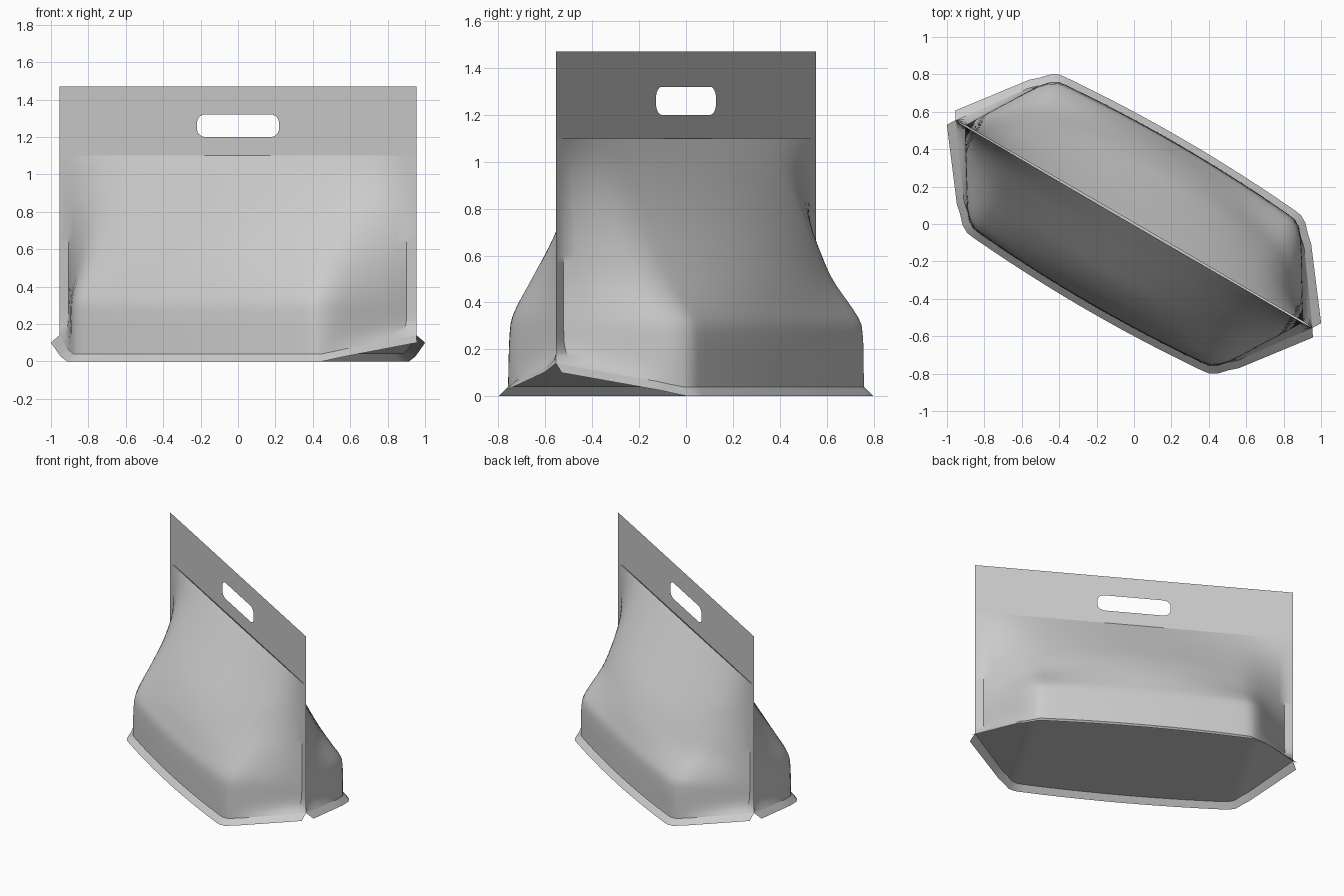
import bpy, bmesh, math
from mathutils import Matrix

if "Cube" in bpy.data.objects:
    bpy.data.objects.remove(bpy.data.objects["Cube"])

ANGLE = -math.atan2(0.555, 0.955)      # the bag stands turned about z
HALF, FIN, CORNER = 1.104, 1.045, 0.77  # half width, seam start, base corner

# height, bulge at the middle, bulge at the corner (front / back walls)
PROFILE = [(0.04, .488, .452, .452), (0.30, .482, .445, .445), (0.37, .46, .42, .40),
           (0.50, .41, .335, .29), (0.65, .33, .235, .21), (0.80, .225, .15, .14),
           (0.95, .115, .07, .07), (1.10, .006, .004, .004)]
U = [0, .12, .24, .36, .46, .55, .63, .69, .73, .77, .81, .85, .90, .95, 1.0, FIN, HALF]
U = [-u for u in reversed(U[1:])] + U


def hermite(z, col):
    """Smooth interpolation of one profile column."""
    p = [(r[0], r[col]) for r in PROFILE]
    z = min(max(z, p[0][0]), p[-1][0])
    i = max(k for k in range(len(p) - 1) if p[k][0] <= z)

    def slope(k):
        a, b = p[max(k - 1, 0)], p[min(k + 1, len(p) - 1)]
        return (b[1] - a[1]) / (b[0] - a[0])
    h = p[i + 1][0] - p[i][0]
    t = (z - p[i][0]) / h
    return ((2*t**3 - 3*t*t + 1) * p[i][1] + (t**3 - 2*t*t + t) * h * slope(i)
            + (3*t*t - 2*t**3) * p[i + 1][1] + (t**3 - t*t) * h * slope(i + 1))


def bulge(u, z, side):
    """Distance of the wall from the seam plane, corner rounded by averaging."""
    mid, cor = hermite(z, 1), hermite(z, 2 if side < 0 else 3)

    def raw(a):
        a = abs(a)
        if a < CORNER:
            return cor + (mid - cor) * (1 - (a / CORNER) ** 2)
        return max(.004, .004 + (cor - .004) * (FIN - a) / (FIN - CORNER))
    if abs(u) >= FIN:
        return .004 if abs(u) < HALF else 0
    r = min(.05 + .05 * z, FIN - abs(u))
    return sum(raw(u + r * k / 4) for k in range(-4, 5)) / 9


def base_z(u):
    return .04 + .10 * max(0, (abs(u) - CORNER) / (HALF - CORNER))


def base_v(u):
    """Base outline: runs straight from the corner to the seam tip."""
    v = bulge(u, .04, -1)
    a = abs(u)
    return max(v, .43 * (HALF - a) / (HALF - .79)) if a > .81 else v


def finish(bm, name, smooth=True):
    bmesh.ops.remove_doubles(bm, verts=bm.verts, dist=1e-5)
    bmesh.ops.transform(bm, matrix=Matrix.Rotation(ANGLE, 4, 'Z'), verts=bm.verts)
    me = bpy.data.meshes.new(name)
    bm.to_mesh(me)
    bm.free()
    ob = bpy.data.objects.new(name, me)
    bpy.context.collection.objects.link(ob)
    if smooth:
        bpy.ops.object.select_all(action='DESELECT')
        ob.select_set(True)
        bpy.context.view_layer.objects.active = ob
        bpy.ops.object.shade_smooth_by_angle(angle=math.radians(35))
    return ob


def grid(rows, name, flip=False):
    bm = bmesh.new()
    vs = [[bm.verts.new(p) for p in row] for row in rows]
    for a, b in zip(vs, vs[1:]):
        for i in range(len(a) - 1):
            f = (a[i], a[i + 1], b[i + 1], b[i])
            bm.faces.new(f[::-1] if flip else f)
    return finish(bm, name)


# walls, with the side seams as their flat outer columns
for side, name in ((-1, "front_wall"), (1, "back_wall")):
    rows = []
    for k in range(33):
        t = k / 32
        row = []
        for u in U:
            zb = base_z(u)
            z = .04 + 1.06 * t
            v = bulge(u, z, side)
            if z < .3:                       # lower rows follow the rising base edge
                f = (z - .04) / .26
                v += (base_v(u) - v) * (1 - f) ** 4
                z = zb + (.3 - zb) * f
            row.append((u, side * v, z))
        rows.append(row)
    grid(rows, name, flip=side > 0)

# base panel
grid([[(u, -base_v(u) * k, base_z(u)) for u in U] for k in (-1, -.5, 0, .5, 1)], "base_panel")

# sealed flange around the base
for side, name in ((-1, "front_flange"), (1, "back_flange")):
    inner, outer = [], []
    for u in U:
        a = abs(u)
        e = max(0, (a - CORNER) / (HALF - CORNER))
        uo = math.copysign(a * (1 + .025 * min(1, a / CORNER)), u)
        inner.append((u, side * base_v(u), base_z(u)))
        outer.append((uo, side * (base_v(u) + .036 + .008 * e), .10 * e))
    grid([outer, inner], name, flip=side > 0)

# flat header with a rounded hand hole
bm = bmesh.new()


def loop(points):
    vs = [bm.verts.new((x, 0, z)) for x, z in points]
    for i, v in enumerate(vs):
        bm.edges.new((v, vs[i - 1]))


loop([(-HALF, 1.1), (HALF, 1.1), (HALF, 1.47), (-HALF, 1.47)])
R = .05
hole = []
for i, (sx, sz) in enumerate(((1, 1), (-1, 1), (-1, -1), (1, -1))):
    for k in range(7):
        a = math.pi / 2 * (i + k / 6)
        hole.append((sx * (.255 - R) + R * math.cos(a), 1.26 + sz * (.06 - R) + R * math.sin(a)))
loop(hole)
bmesh.ops.triangle_fill(bm, edges=bm.edges[:], use_beauty=True, normal=(0, -1, 0))
finish(bm, "header_panel", smooth=False)
